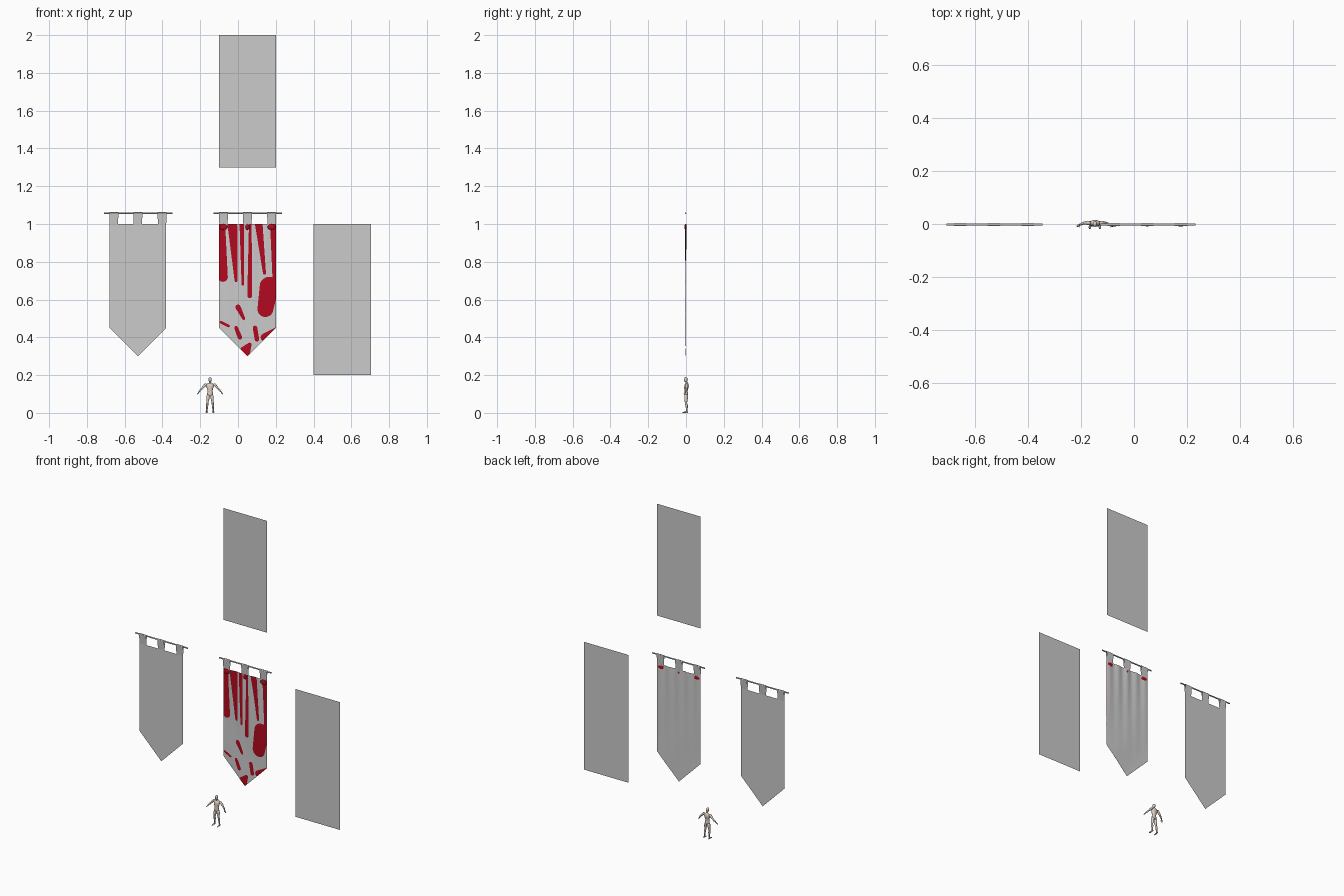
import bpy, math
from mathutils import Vector

if "Cube" in bpy.data.objects:
    bpy.data.objects.remove(bpy.data.objects["Cube"])

def material(name, rgb):
    m = bpy.data.materials.new(name)
    m.diffuse_color = (*rgb, 1)
    m.use_nodes = True
    m.node_tree.nodes["Principled BSDF"].inputs["Base Color"].default_value = m.diffuse_color
    return m

RED = material("red_cloth", (0.45, 0.003, 0.014))
SKIN = material("pale_clay", (0.72, 0.63, 0.55))

def make(name, verts, faces, mat=None, smooth=False):
    me = bpy.data.meshes.new(name)
    me.from_pydata(verts, [], faces)
    me.update()
    ob = bpy.data.objects.new(name, me)
    bpy.context.collection.objects.link(ob)
    if mat:
        me.materials.append(mat)
    if smooth:
        for p in me.polygons:
            p.use_smooth = True
    return ob

def panel(name, x0, x1, z0, z1, y=0.0):
    return make(name, [(x0, y, z0), (x1, y, z0), (x1, y, z1), (x0, y, z1)], [(0, 1, 2, 3)])

# pointed cloth sheet; depth(x, z) gives its folds
def pennant(name, cx, nx, nz, depth, mat=None):
    verts, faces = [], []
    for j in range(nz + 1):
        for i in range(nx + 1):
            u = 2 * i / nx - 1
            bottom = 0.30 + 0.15 * abs(u)
            x, z = cx + 0.15 * u, 1 + (bottom - 1) * j / nz
            verts.append((x, depth(x - cx, z), z))
    w = nx + 1
    for j in range(nz):
        for i in range(nx):
            a = j * w + i
            faces.append((a, a + w, a + w + 1, a + 1))
    return make(name, verts, faces, mat, nx > 4)

Y = -0.002
ROD_Z = 1.057

# rod with three cloth loops hung over it
def rod_and_loops(name, cx):
    bpy.ops.mesh.primitive_cylinder_add(vertices=16, radius=0.004, depth=0.362,
                                        location=(cx + 0.002, Y, ROD_Z),
                                        rotation=(0, math.pi / 2, 0))
    bpy.context.object.name = name + "_rod"
    bpy.ops.object.shade_smooth_by_angle()
    prof = [(Y - 0.001, 1.0)]
    for k in range(9):
        a = math.pi - math.pi * k / 8
        prof.append((Y + 0.0055 * math.cos(a), ROD_Z + 0.0055 * math.sin(a)))
    prof.append((Y + 0.001, 1.0))
    for n, dx in enumerate((-0.127, 0.0, 0.128)):
        verts = []
        for y, z in prof:
            h = 0.022 + 0.002 * (z - 1) / 0.06
            verts += [(cx + dx - h, y, z), (cx + dx + h, y, z)]
        faces = [(2 * i, 2 * i + 1, 2 * i + 3, 2 * i + 2) for i in range(len(prof) - 1)]
        make(f"{name}_loop_{n}", verts, faces)

# plain rectangular cloths
panel("upper_panel", -0.10, 0.20, 1.30, 2.0)
panel("right_panel", 0.40, 0.705, 0.20, 1.0)

# flat banner
pennant("flat_banner_cloth", -0.53, 2, 1, lambda x, z: Y)
rod_and_loops("flat_banner", -0.53)

# draped banner: grey cloth with a red layer showing through in streaks
def folds(x, z):
    t = max(0.0, (z - 0.3) / 0.7)
    return Y + 0.0025 * t * t * math.cos(x * 95) * math.exp(-abs(x) * 3) \
        + 0.0012 * math.sin(z * 14 + x * 22) * (1 - t)

# streaks: start x, z, radius, end x, z, radius
STREAKS = [(-.09, 1.0, .022, -.08, .72, .026), (-.03, 1.0, .026, -.01, .70, .008),
           (.02, 1.0, .012, .025, .68, .006), (.065, 1.0, .007, .062, .62, .013),
           (.11, 1.0, .02, .14, .74, .008), (.19, 1.0, .02, .195, .70, .012),
           (.165, .67, .05, .145, .55, .042), (.20, .44, .012, .14, .40, .02),
           (.06, .36, .012, .04, .33, .028), (-.09, .48, .007, -.05, .46, .007),
           (.0, .56, .014, .03, .50, .008), (.09, .45, .012, .10, .39, .012),
           (-.01, .45, .01, .01, .40, .012)]

def streak_field(x, z):
    best = -1.0
    p = Vector((x, z))
    for x0, z0, r0, x1, z1, r1 in STREAKS:
        a, d = Vector((x0, z0)), Vector((x1 - x0, z1 - z0))
        t = min(1, max(0, (p - a).dot(d) / d.length_squared))
        best = max(best, r0 + (r1 - r0) * t - (p - a - d * t).length)
    return max(-0.01, min(0.01, best))

CX = 0.05
pennant("draped_banner_cloth", CX, 64, 150, folds)
pennant("draped_banner_back", CX, 64, 150, lambda x, z: folds(x, z) + 0.0018)
pennant("draped_banner_red", CX, 64, 150,
        lambda x, z: folds(x, z) - 0.08 * streak_field(x + CX, z), RED)
rod_and_loops("draped_banner", CX)

# bunched red cloth under the loops
for n, (dx, s) in enumerate(((-0.127, 1), (0, 0.5), (0.127, 1))):
    bpy.ops.mesh.primitive_uv_sphere_add(segments=16, ring_count=8, location=(CX + dx, Y - 0.001, 0.984))
    ob = bpy.context.object
    ob.name = f"red_gather_{n}"
    ob.scale = (0.022 * s, 0.006, 0.015)
    ob.data.materials.append(RED)
    bpy.ops.object.shade_smooth_by_angle()

# scale figure: lofted body parts, rings given as x, y, z, width radius, depth radius
FX, N = -0.148, 14

def loft(name, rings, side=1):
    verts, faces = [], []
    pts = [Vector(r[:3]) for r in rings]
    for i, r in enumerate(rings):
        d = (pts[min(i + 1, len(pts) - 1)] - pts[max(i - 1, 0)]).normalized()
        u = Vector((0, 1, 0)).cross(d).normalized()
        v = d.cross(u)
        for k in range(N):
            a = 2 * math.pi * k / N
            p = pts[i] + u * r[3] * math.cos(a) + v * r[4] * math.sin(a)
            verts.append((FX + side * p.x, p.y, p.z))
    for i in range(len(rings) - 1):
        for k in range(N):
            q = (k + 1) % N
            faces.append((i * N + k, i * N + q, (i + 1) * N + q, (i + 1) * N + k))
    faces += [tuple(range(N))[::-1], tuple(range((len(rings) - 1) * N, len(rings) * N))]
    if side < 0:
        faces = [f[::-1] for f in faces]
    return make(name, verts, faces, SKIN, True)

loft("figure_torso", [(0, .001, .086, .006, .006), (0, .001, .094, .016, .010), (0, .001, .102, .0155, .010),
                      (0, 0, .115, .0125, .0085), (0, .001, .130, .0165, .011), (0, .003, .143, .021, .0125),
                      (0, .004, .152, .019, .010), (0, .004, .157, .010, .007), (0, .003, .160, .006, .006)])
loft("figure_neck", [(0, .003, .155, .006, .006), (0, .001, .168, .005, .0055)])
loft("figure_head", [(0, -.004, .163, .003, .003), (0, -.002, .167, .0065, .008), (0, -.001, .174, .0078, .0098),
                     (0, 0, .181, .008, .0102), (0, 0, .186, .0062, .008), (0, .001, .189, .002, .003)])
for s, n in ((1, "left"), (-1, "right")):
    loft(f"figure_{n}_arm", [(.017, .004, .152, .004, .005), (.023, .004, .150, .0072, .0075),
                             (.030, .004, .143, .0065, .007), (.038, .004, .134, .0055, .006),
                             (.044, .003, .127, .0042, .0045), (.049, .001, .122, .005, .005),
                             (.058, -.003, .112, .0032, .0033)], s)
    loft(f"figure_{n}_hand", [(.057, -.003, .113, .0025, .003), (.061, -.005, .108, .0026, .0045),
                              (.065, -.007, .103, .002, .004), (.068, -.009, .099, .001, .0025)], s)
    loft(f"figure_{n}_thumb", [(.060, -.007, .110, .0015, .0015), (.060, -.012, .104, .001, .001)], s)
    loft(f"figure_{n}_leg", [(.0085, .001, .098, .006, .007), (.0095, .001, .090, .0085, .0105),
                             (.0115, 0, .075, .0082, .0095), (.0135, 0, .060, .006, .007),
                             (.0143, 0, .051, .0055, .006), (.0152, .003, .040, .006, .0068),
                             (.016, .004, .028, .0048, .0055), (.0168, .004, .012, .0034, .004),
                             (.017, .004, .004, .004, .005)], s)
    loft(f"figure_{n}_foot", [(.017, .011, .004, .003, .004), (.017, .005, .006, .0042, .006),
                              (.018, -.005, .004, .0048, .004), (.019, -.013, .0025, .005, .0025),
                              (.019, -.018, .0015, .003, .0015)], s)
